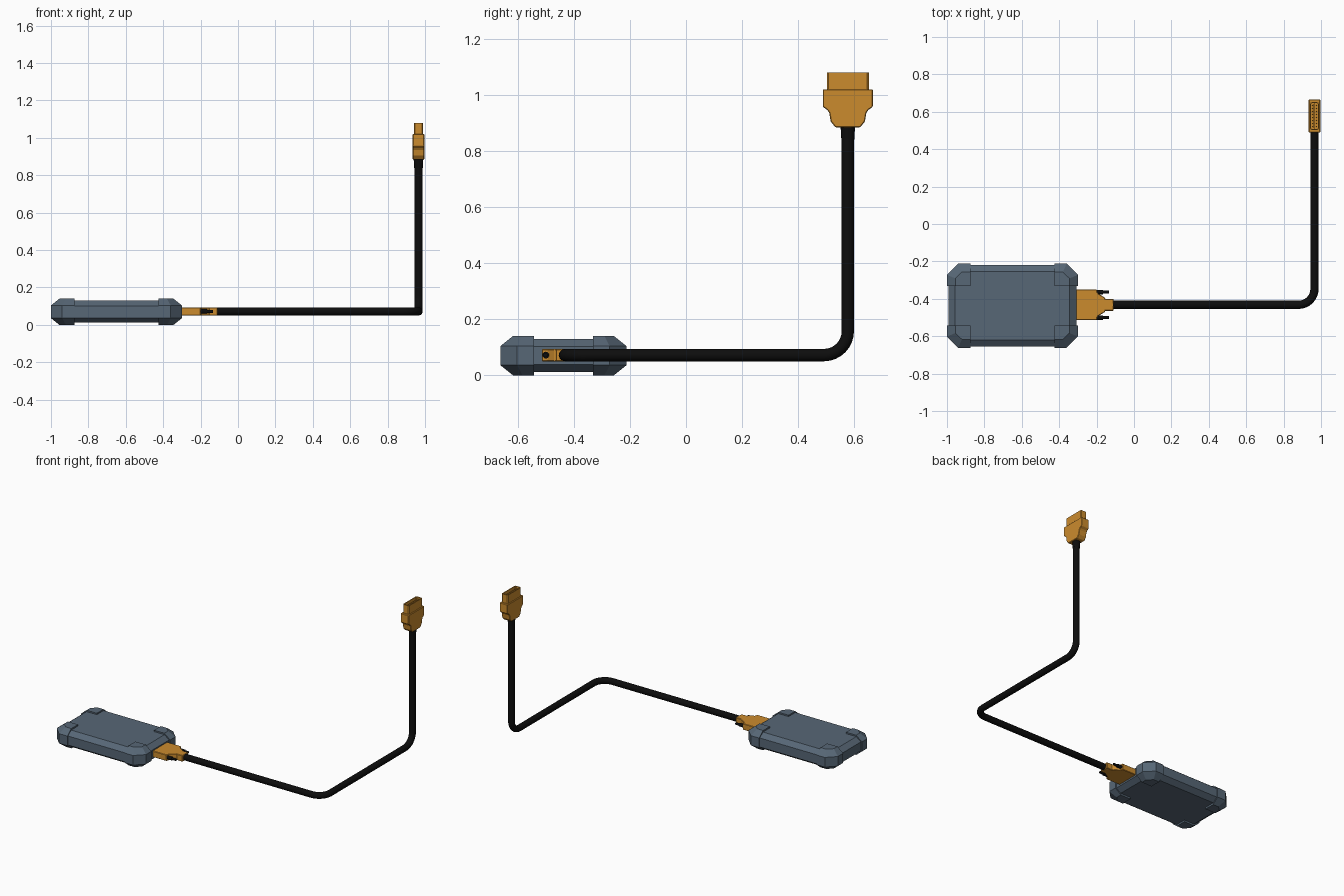
import bpy, bmesh, math
from mathutils import Vector

if "Cube" in bpy.data.objects:
    bpy.data.objects.remove(bpy.data.objects["Cube"])


def material(name, rgb):
    m = bpy.data.materials.new(name)
    m.diffuse_color = (*rgb, 1)
    m.use_nodes = True
    m.node_tree.nodes["Principled BSDF"].inputs["Base Color"].default_value = m.diffuse_color
    return m


SLATE = material("slate", (0.095, 0.135, 0.18))
ORANGE = material("orange", (0.60, 0.26, 0.027))
BLACK = material("black", (0.004, 0.004, 0.004))


def loft(name, rings, mat, bevel=0):
    """Skin a stack of equal-length rings and cap both ends."""
    bm = bmesh.new()
    vs = [[bm.verts.new(p) for p in r] for r in rings]
    n = len(rings[0])
    for a, b in zip(vs, vs[1:]):
        for i in range(n):
            j = (i + 1) % n
            bm.faces.new((a[i], a[j], b[j], b[i]))
    bm.faces.new(vs[0])
    bm.faces.new(vs[-1])
    bmesh.ops.recalc_face_normals(bm, faces=bm.faces)
    me = bpy.data.meshes.new(name)
    bm.to_mesh(me)
    bm.free()
    me.materials.append(mat)
    ob = bpy.data.objects.new(name, me)
    bpy.context.collection.objects.link(ob)
    if bevel:
        mod = ob.modifiers.new("bevel", "BEVEL")
        mod.width, mod.segments = bevel, 1
    return ob


def rod(name, a, b, r1, r2, mat, sides=16):
    """Tapered round rod from a to b."""
    a, b = Vector(a), Vector(b)
    q = (b - a).to_track_quat('Z', 'Y')
    angs = [2 * math.pi * i / sides for i in range(sides)]
    rings = [[p + q @ Vector((r * math.cos(t), r * math.sin(t), 0)) for t in angs]
             for p, r in ((a, r1), (b, r2))]
    return loft(name, rings, mat)


def rect(cx, cy, hx, hy, z, c):
    """Rectangle with cut corners at height z."""
    pts = [(hx, hy - c), (hx - c, hy), (c - hx, hy), (-hx, hy - c),
           (-hx, c - hy), (c - hx, -hy), (hx - c, -hy), (hx, c - hy)]
    return [(cx + x, cy + y, z) for x, y in pts]


# Device case
CX, CY = -0.65, -0.437
loft("case", [rect(CX, CY, 0.342 - i, 0.218 - i, z, c) for z, i, c in
              ((0.012, 0.036, 0.05), (0.038, 0, 0.07), (0.102, 0, 0.07), (0.13, 0.036, 0.05))], SLATE)

# Corner bumpers
full = [(0.225, 0.105), (0.225, 0.225), (0.29, 0.225), (0.35, 0.165), (0.35, 0.105)]
inset = [(0.225, 0.105), (0.225, 0.18), (0.27, 0.18), (0.305, 0.146), (0.305, 0.105)]
for sx in (-1, 1):
    for sy in (-1, 1):
        loft("corner_bumper", [[(CX + sx * x, CY + sy * y, z) for x, y in pl] for pl, z in
                               ((inset, 0), (full, 0.036), (full, 0.104), (inset, 0.14))], SLATE)

# Plug into the case, with thumb screws
PY, PZ = -0.432, 0.072
half = [(-0.32, 0.082), (-0.20, 0.082), (-0.195, 0.062), (-0.155, 0.038), (-0.155, 0.032), (-0.11, 0.032)]
plan = [(x, PY + y) for x, y in half] + [(x, PY - y) for x, y in reversed(half)]
loft("case_plug", [[(x, y, z) for x, y in plan] for z in (0.05, 0.094)], ORANGE, 0.003)
for s in (-1, 1):
    y = PY + s * 0.068
    rod("thumb_screw", (-0.215, y, PZ), (-0.165, y, PZ), 0.012, 0.012, BLACK)
    rod("thumb_screw_tip", (-0.165, y, PZ), (-0.135, y, PZ), 0.008, 0.008, BLACK)

# Cable with two rounded bends
X, Y, R = 0.965, 0.577, 0.085
path = [Vector((-0.115, PY, PZ))]
for corner, d_in, d_out in (((X, PY, PZ), (1, 0, 0), (0, 1, 0)), ((X, Y, PZ), (0, 1, 0), (0, 0, 1))):
    c, u, v = Vector(corner), Vector(d_in), Vector(d_out)
    for i in range(9):
        t = math.pi / 2 * i / 8
        path.append(c - u * R * (1 - math.sin(t)) + v * R * (1 - math.cos(t)))
path.append(Vector((X, Y, 0.89)))
cu = bpy.data.curves.new("cable", "CURVE")
cu.dimensions = "3D"
cu.bevel_depth, cu.bevel_resolution, cu.use_fill_caps = 0.022, 4, True
sp = cu.splines.new("POLY")
sp.points.add(len(path) - 1)
for p, co in zip(sp.points, path):
    p.co = (*co, 1)
sp.use_smooth = True
cu.materials.append(BLACK)
bpy.context.collection.objects.link(bpy.data.objects.new("cable", cu))
rod("strain_relief", (X, Y, 0.84), (X, Y, 0.89), 0.023, 0.026, BLACK)

# Upright connector grip
half = [(0.089, 1.02), (0.089, 0.957), (0.073, 0.946), (0.066, 0.935), (0.061, 0.905), (0.044, 0.884)]
side = [(Y + y, z) for y, z in half] + [(Y - y, z) for y, z in reversed(half)]
loft("connector_grip", [[(x, y, z) for y, z in side] for x in (0.934, 0.996)], ORANGE, 0.003)

# Hollow connector shroud, centre tongue and pins
loft("connector_shroud", [rect(X, Y, hx, hy, z, 0.006) for hx, hy, z in
     ((0.024, 0.075, 1.01), (0.024, 0.075, 1.08), (0.019, 0.070, 1.08), (0.019, 0.070, 1.025))], ORANGE)
loft("connector_tongue", [rect(X, Y, 0.004, 0.066, z, 0.001) for z in (1.02, 1.07)], ORANGE)
for s in (-1, 1):
    for i in range(8):
        p = (X + s * 0.011, Y + (i - 3.5) * 0.016)
        rod("pin", (*p, 1.02), (*p, 1.06), 0.0025, 0.002, ORANGE, 6)
